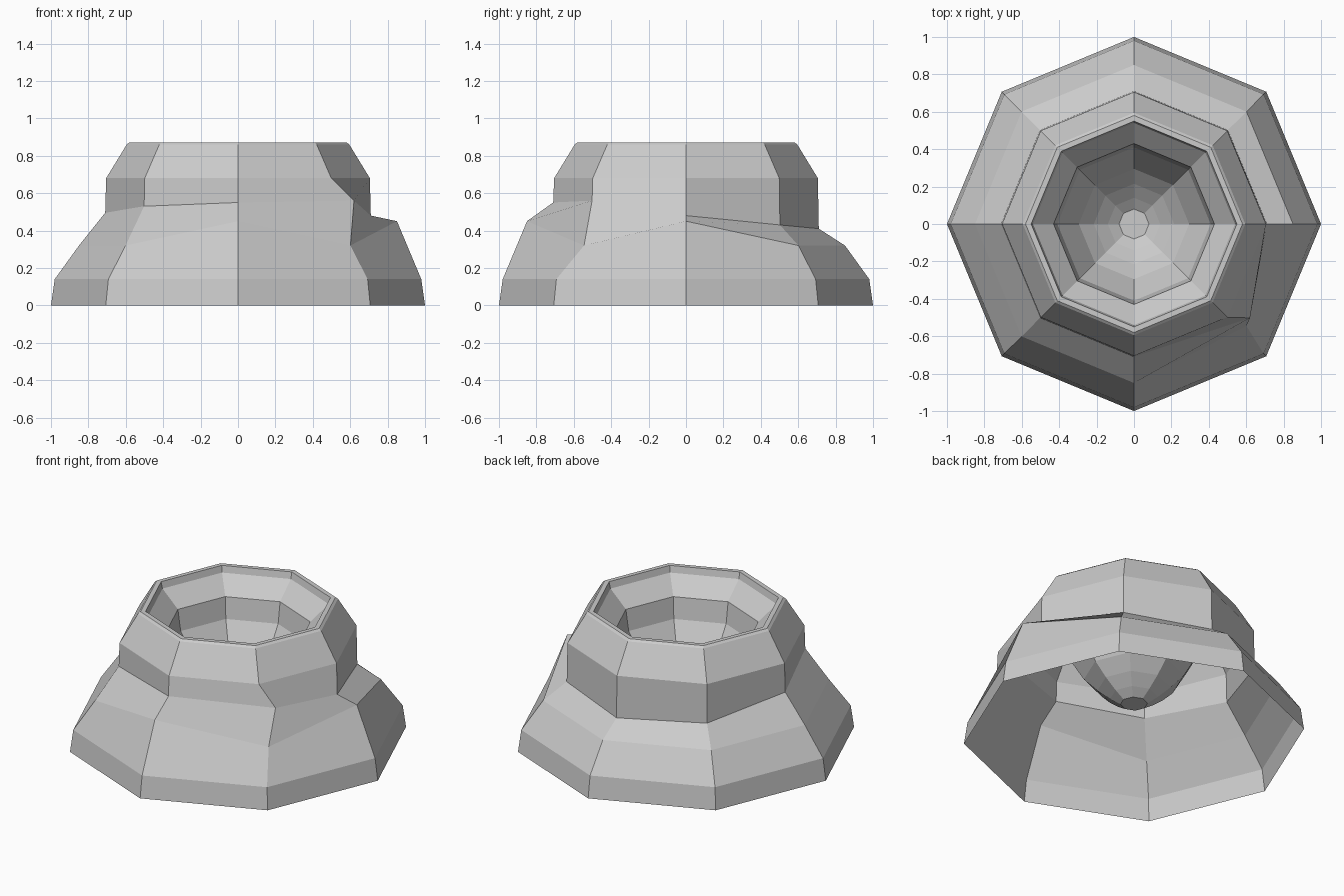
import bpy, bmesh
from math import cos, sin, radians

if "Cube" in bpy.data.objects:
    bpy.data.objects.remove(bpy.data.objects["Cube"])

SIDES = 8

# radius, height of each octagonal ring: skirt -> shoulder -> lip -> bowl
skirt = [(1.0, 0.0), (0.98, 0.14), (0.85, 0.32), (0.71, 0.48)]
collar = [(0.705, 0.68), (0.595, 0.86), (0.58, 0.872), (0.55, 0.872)]
bowl = [(0.54, 0.83), (0.43, 0.725), (0.41, 0.59), (0.295, 0.40),
        (0.215, 0.32), (0.14, 0.26), (0.08, 0.22)]
profile = skirt + collar + bowl

# uneven seam height at each corner, counter-clockwise from +x
seam_z = [0.48, 0.43, 0.41, 0.43, 0.495, 0.53, 0.55, 0.56]

bm = bmesh.new()
rings = []
for r, z in profile:
    ring = []
    for k in range(SIDES):
        a = radians(45 * k)
        ring.append(bm.verts.new((r * cos(a), r * sin(a), z)))
    rings.append(ring)

# irregular worn seam between skirt and collar
for v, z in zip(rings[3], seam_z):
    v.co.z = z
rings[3][7].co.x = 0.62
rings[2][7].co.y = -0.545
for k in (0, 6):
    rings[2][k].co.z = 0.45

# walls and bowl floor
for lower, upper in zip(rings, rings[1:]):
    for k in range(SIDES):
        n = (k + 1) % SIDES
        bm.faces.new((lower[k], lower[n], upper[n], upper[k]))
bm.faces.new(rings[-1])

mesh = bpy.data.meshes.new("stepped_bowl_shell")
bm.to_mesh(mesh)
bm.free()
shell = bpy.data.objects.new("stepped_bowl_shell", mesh)
bpy.context.collection.objects.link(shell)
